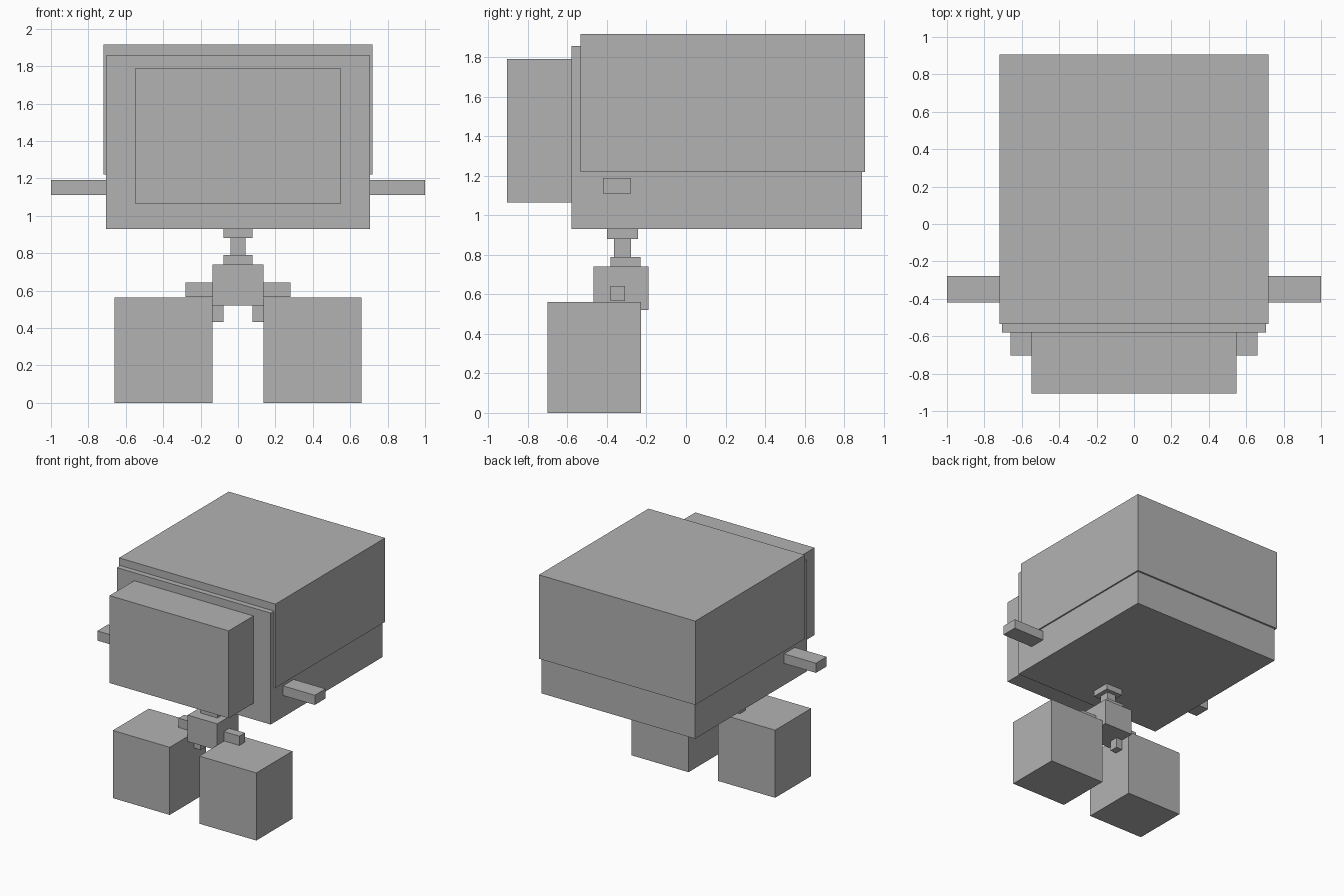
import bpy
import bmesh
from mathutils import Vector

cube = bpy.data.objects.get("Cube")
if cube:
    bpy.data.objects.remove(cube, do_unlink=True)

# Single plain grey for the whole figure
grey = bpy.data.materials.new("plain_grey")
grey.use_nodes = True
colour = (0.448, 0.448, 0.448, 1.0)
grey.diffuse_color = colour
grey.node_tree.nodes["Principled BSDF"].inputs["Base Color"].default_value = colour


def box(name, x, y, z):
    """Flat-sided box given its (min, max) range on each axis."""
    size = Vector((x[1] - x[0], y[1] - y[0], z[1] - z[0]))
    mesh = bpy.data.meshes.new(name)
    bm = bmesh.new()
    bmesh.ops.create_cube(bm, size=1.0)
    bmesh.ops.scale(bm, vec=size, verts=bm.verts)
    bm.to_mesh(mesh)
    bm.free()
    mesh.materials.append(grey)
    obj = bpy.data.objects.new(name, mesh)
    obj.location = (sum(x) / 2, sum(y) / 2, sum(z) / 2)
    bpy.context.collection.objects.link(obj)
    return obj


def centred(name, half_width, y, z):
    return box(name, (-half_width, half_width), y, z)


def pair(name, x, y, z):
    """Matching boxes on both sides; left is +x."""
    box("left_" + name, x, y, z)
    box("right_" + name, (-x[1], -x[0]), y, z)


# Head, the slightly wider cap over it, and the muzzle in front
centred("head", 0.707, (-0.58, 0.89), (0.93, 1.856))
centred("head_cap", 0.719, (-0.535, 0.905), (1.22, 1.917))
centred("muzzle", 0.548, (-0.905, -0.57), (1.064, 1.79))
pair("ear", (0.70, 1.0), (-0.419, -0.278), (1.11, 1.19))

# Neck: collar, rod and base stacked on the body
centred("neck_collar", 0.078, (-0.40, -0.242), (0.88, 0.935))
centred("neck_rod", 0.04, (-0.364, -0.278), (0.785, 0.885))
centred("neck_base", 0.078, (-0.381, -0.23), (0.735, 0.79))
centred("body", 0.136, (-0.467, -0.19), (0.52, 0.74))

# Limbs: stubby arms, short legs and big block feet
pair("arm", (0.13, 0.28), (-0.381, -0.308), (0.566, 0.643))
pair("leg", (0.077, 0.15), (-0.381, -0.308), (0.433, 0.525))
pair("foot", (0.136, 0.66), (-0.702, -0.228), (0.0, 0.562))
